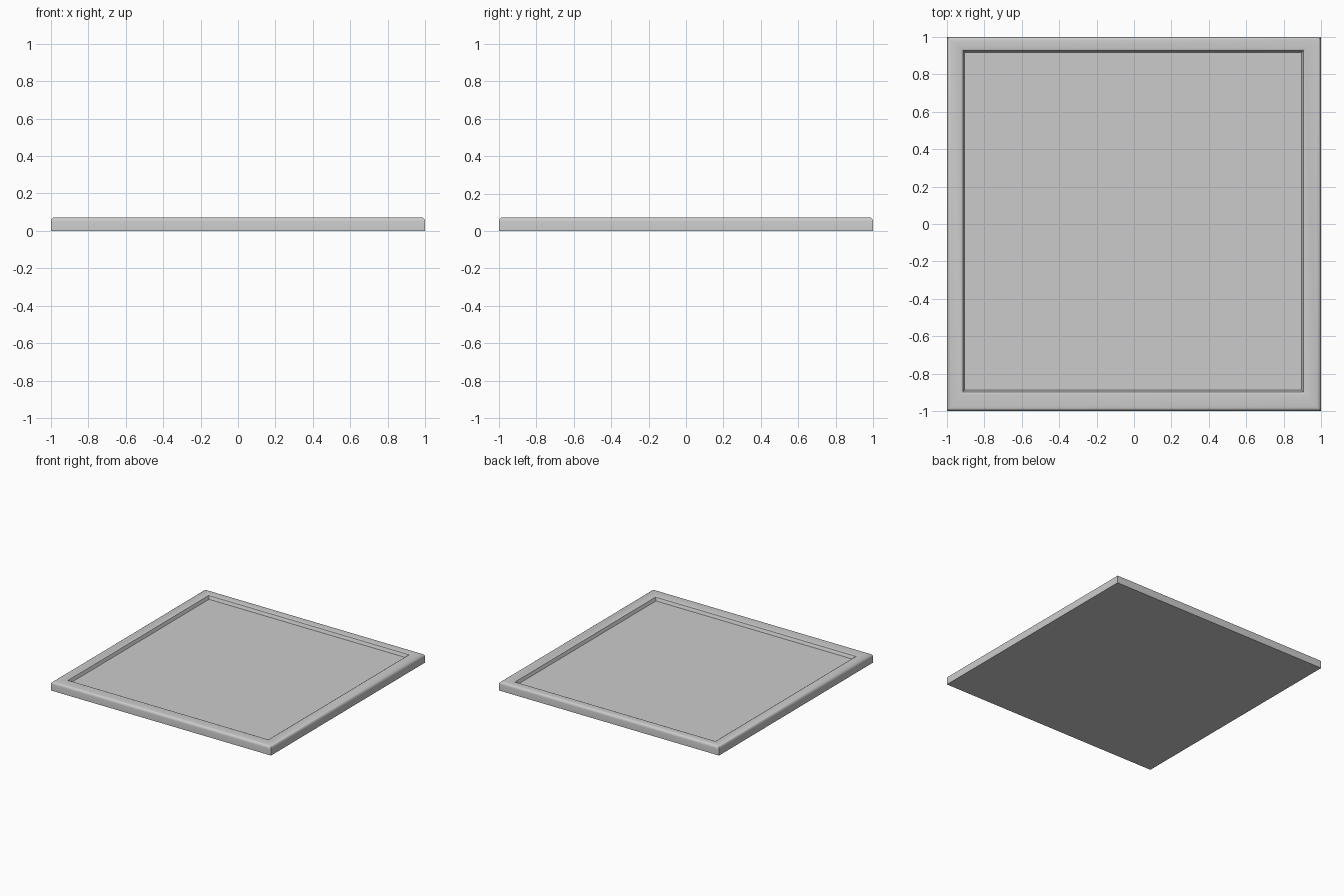
import bpy, bmesh, math

if "Cube" in bpy.data.objects:
    bpy.data.objects.remove(bpy.data.objects["Cube"])

H = 0.073        # rim height
FLOOR = 0.042    # height of the recessed panel
R = 0.022        # outer top rounding


def ring(bm, x0, x1, y0, y1, z):
    """One rectangular loop of four vertices."""
    return [bm.verts.new(p) for p in
            ((x0, y0, z), (x1, y0, z), (x1, y1, z), (x0, y1, z))]


bm = bmesh.new()
loops = [ring(bm, -1, 1, -1, 1, 0)]

# Outer wall with rounded top edge
for i in range(5):
    a = math.radians(90 * i / 4)
    e = 1 - R * (1 - math.cos(a))
    loops.append(ring(bm, -e, e, -e, e, H - R + R * math.sin(a)))

# Slightly off-centre recess: soft lip, then sloped wall down to the panel
for inset, z in ((0, H), (0.012, H - 0.006), (0.022, FLOOR)):
    loops.append(ring(bm, -0.927 + inset, 0.917 - inset,
                      -0.91 + inset, 0.938 - inset, z))

for a, b in zip(loops, loops[1:]):
    for i in range(4):
        j = (i + 1) % 4
        bm.faces.new((a[i], a[j], b[j], b[i]))

# Underside and recessed panel
bm.faces.new(loops[0][::-1])
bm.faces.new(loops[-1])
bmesh.ops.recalc_face_normals(bm, faces=bm.faces)

mesh = bpy.data.meshes.new("square_tray")
bm.to_mesh(mesh)
bm.free()
tray = bpy.data.objects.new("square_tray", mesh)
bpy.context.collection.objects.link(tray)

# Smooth the rounded edges, keep corners sharp
bpy.context.view_layer.objects.active = tray
tray.select_set(True)
bpy.ops.object.shade_smooth_by_angle(angle=math.radians(30))
